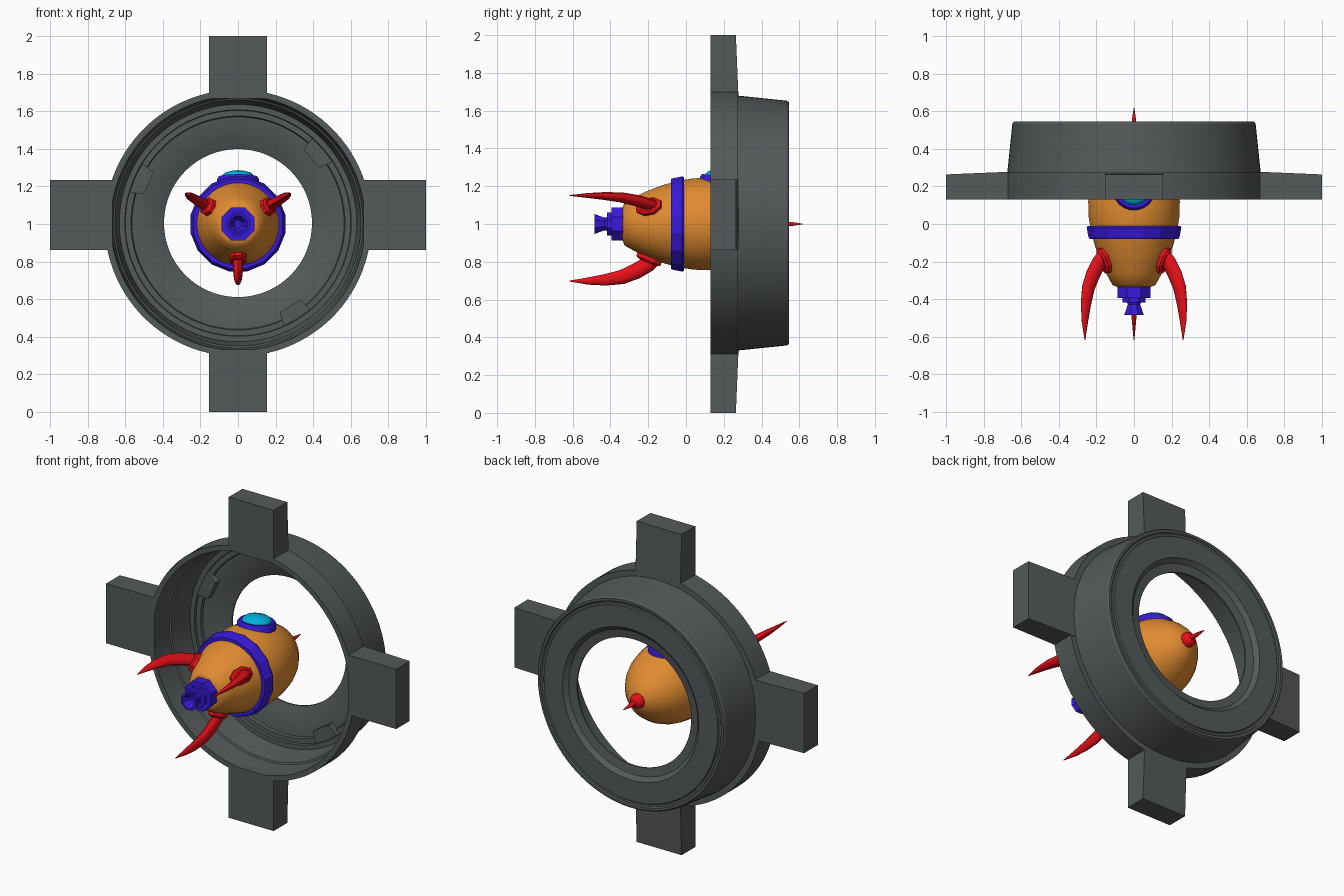
import bpy, bmesh
from math import sin, cos, pi, radians
from mathutils import Matrix, Vector

if "Cube" in bpy.data.objects:
    bpy.data.objects.remove(bpy.data.objects["Cube"])


def material(name, rgb):
    m = bpy.data.materials.new(name)
    m.diffuse_color = (*rgb, 1)
    m.use_nodes = True
    m.node_tree.nodes["Principled BSDF"].inputs["Base Color"].default_value = m.diffuse_color
    return m


ORANGE = material("orange", (0.75, 0.26, 0.03))
BLUE = material("blue", (0.04, 0.01, 0.7))
RED = material("red", (0.8, 0.005, 0.01))
CYAN = material("cyan", (0.0, 0.45, 0.75))
GREY = material("dark_grey", (0.09, 0.1, 0.1))


def finish(name, bm, mat, angle):
    bmesh.ops.remove_doubles(bm, verts=bm.verts, dist=1e-5)
    bmesh.ops.recalc_face_normals(bm, faces=bm.faces)
    me = bpy.data.meshes.new(name)
    bm.to_mesh(me)
    bm.free()
    me.materials.append(mat)
    ob = bpy.data.objects.new(name, me)
    bpy.context.collection.objects.link(ob)
    if angle:
        bpy.ops.object.select_all(action='DESELECT')
        ob.select_set(True)
        bpy.context.view_layer.objects.active = ob
        bpy.ops.object.shade_smooth_by_angle(angle=radians(angle))
    return ob


def skin(name, rings, mat, angle=0, closed=False):
    """Bridge a list of equal point loops into a solid."""
    bm = bmesh.new()
    loops = [[bm.verts.new(p) for p in ring] for ring in rings]
    n = len(loops[0])
    pairs = list(zip(loops, loops[1:]))
    if closed:
        pairs.append((loops[-1], loops[0]))
    else:
        bm.faces.new(loops[0])
        bm.faces.new(loops[-1])
    for a, b in pairs:
        for i in range(n):
            j = (i + 1) % n
            bm.faces.new((a[i], a[j], b[j], b[i]))
    return finish(name, bm, mat, angle)


def lathe(name, profile, n, mat, frame, angle=0, closed=False):
    """Spin (height, radius) points round the z axis of frame."""
    rings = [[frame @ Vector((r * cos(2 * pi * (i + .5) / n), r * sin(2 * pi * (i + .5) / n), h))
              for i in range(n)] for h, r in profile]
    return skin(name, rings, mat, angle, closed)


ALONG_Y = Matrix.Rotation(-pi / 2, 4, 'X')
SHIP = Matrix.Translation((0, 0, 1)) @ ALONG_Y
RING = Matrix.Translation((0, 0, 1.005)) @ ALONG_Y

# Stand ring: flange, tapered drum and dished back with a hole
lathe("stand_ring", [
    (.13, .678), (.13, .71), (.275, .71), (.275, .675), (.535, .648), (.545, .64),
    (.545, .625), (.538, .618), (.538, .605), (.545, .60), (.545, .47), (.52, .445),
    (.512, .394), (.502, .394), (.485, .44), (.465, .505), (.46, .565), (.445, .57),
    (.445, .60), (.43, .603), (.43, .632), (.28, .655), (.275, .665)],
    96, GREY, RING, 30, closed=True)


# Mounting arms, slightly thinner at the tip
def arm(name, a, lo, hi):
    rings = []
    for r, back in ((.668, .278), (1.0, .264)):
        ring = []
        for t, y in ((lo, .13), (hi, .13), (hi, back), (lo, back)):
            ring.append((r * cos(a) - t * sin(a), y, 1 + r * sin(a) + t * cos(a)))
        rings.append(ring)
    skin(name, rings, GREY)


arm("right_arm", 0, -.138, .235)
arm("top_arm", pi / 2, -.155, .155)
arm("left_arm", pi, -.235, .138)
arm("bottom_arm", -pi / 2, -.155, .155)

# Small retaining tabs inside the drum
for k, deg in enumerate((41, 156, 302)):
    rings = []
    for y in (.42, .462):
        outer = [(.60, -8), (.60, 0), (.60, 8), (.525, 7), (.52, 0), (.525, -7)]
        rings.append([(r * cos(radians(deg + d)), y, 1.005 + r * sin(radians(deg + d)))
                      for r, d in outer])
    skin(f"ring_tab_{k}", rings, GREY)

# Rocket hull
lathe("rocket_hull", [
    (-.33, .05), (-.335, .09), (-.325, .115), (-.27, .145), (-.2, .178), (-.12, .208),
    (-.04, .23), (.04, .243), (.12, .245), (.2, .234), (.26, .22), (.32, .195),
    (.38, .155), (.43, .11), (.46, .07), (.475, .03), (.478, 0)], 32, ORANGE, SHIP, 50)

# Waist band
lathe("waist_band", [(-.08, .20), (-.08, .242), (-.07, .247), (-.02, .257), (-.01, .252),
                     (-.01, .21)], 16, BLUE, SHIP)

# Stepped engine nozzle with hollow bell
lathe("engine_nozzle", [(-.31, .095), (-.395, .095), (-.395, .065), (-.417, .065),
                        (-.417, .04), (-.43, .036), (-.485, .057), (-.485, .045),
                        (-.44, .022)], 8, BLUE, SHIP)

# Nose knob and spike
lathe("nose_spike", [(.445, .04), (.465, .046), (.492, .042), (.507, .028), (.512, .015),
                     (.56, .011), (.62, .001)], 12, RED, SHIP, 40)

# Porthole on top of the hull
PORT = Matrix.Translation((0, .185, 1.237)) @ Matrix.Rotation(-.13, 4, 'X')
lathe("porthole_frame", [(-.05, .112), (.0, .112), (.015, .103), (.015, .08)],
      20, BLUE, PORT, 40)
lathe("porthole_glass", [(.0, .088), (.02, .086), (.036, .068), (.045, .036), (.048, 0)],
      20, CYAN, PORT, 50)

# Three curved fins with faceted foot pads
FIN = [  # y, radius, half width radially, half width sideways
    (-.15, .16, .045, .03), (-.205, .215, .042, .028), (-.265, .25, .042, .026),
    (-.34, .281, .038, .023), (-.43, .296, .03, .018), (-.52, .302, .019, .011),
    (-.618, .302, .002, .002)]


def fin_point(a, y, r, t):
    return (r * cos(a) - t * sin(a), y, 1 + r * sin(a) + t * cos(a))


for k, deg in enumerate((30, 150, 270)):
    a = radians(deg)
    rings = []
    for i, (y, r, w, s) in enumerate(FIN):
        y0, r0 = FIN[max(i - 1, 0)][:2]
        y1, r1 = FIN[min(i + 1, len(FIN) - 1)][:2]
        d = Vector((y1 - y0, r1 - r0)).normalized()
        rings.append([fin_point(a, y - d.y * w * cos(q), r + d.x * w * cos(q), s * sin(q))
                      for q in (2 * pi * j / 12 for j in range(12))])
    skin(f"fin_{k}", rings, RED, 40)
    # pad follows the hull slope
    rings = []
    slope = Vector((.92, .39))
    normal = Vector((-.39, .92))
    for h, f in ((-.03, 1), (.012, 1), (.022, .75)):
        c = Vector((-.195, .183)) + normal * h
        rings.append([fin_point(a, *(c + slope * .075 * f * cos(q)), .05 * f * sin(q))
                      for q in (2 * pi * (j + .5) / 8 for j in range(8))])
    skin(f"fin_pad_{k}", rings, RED)
